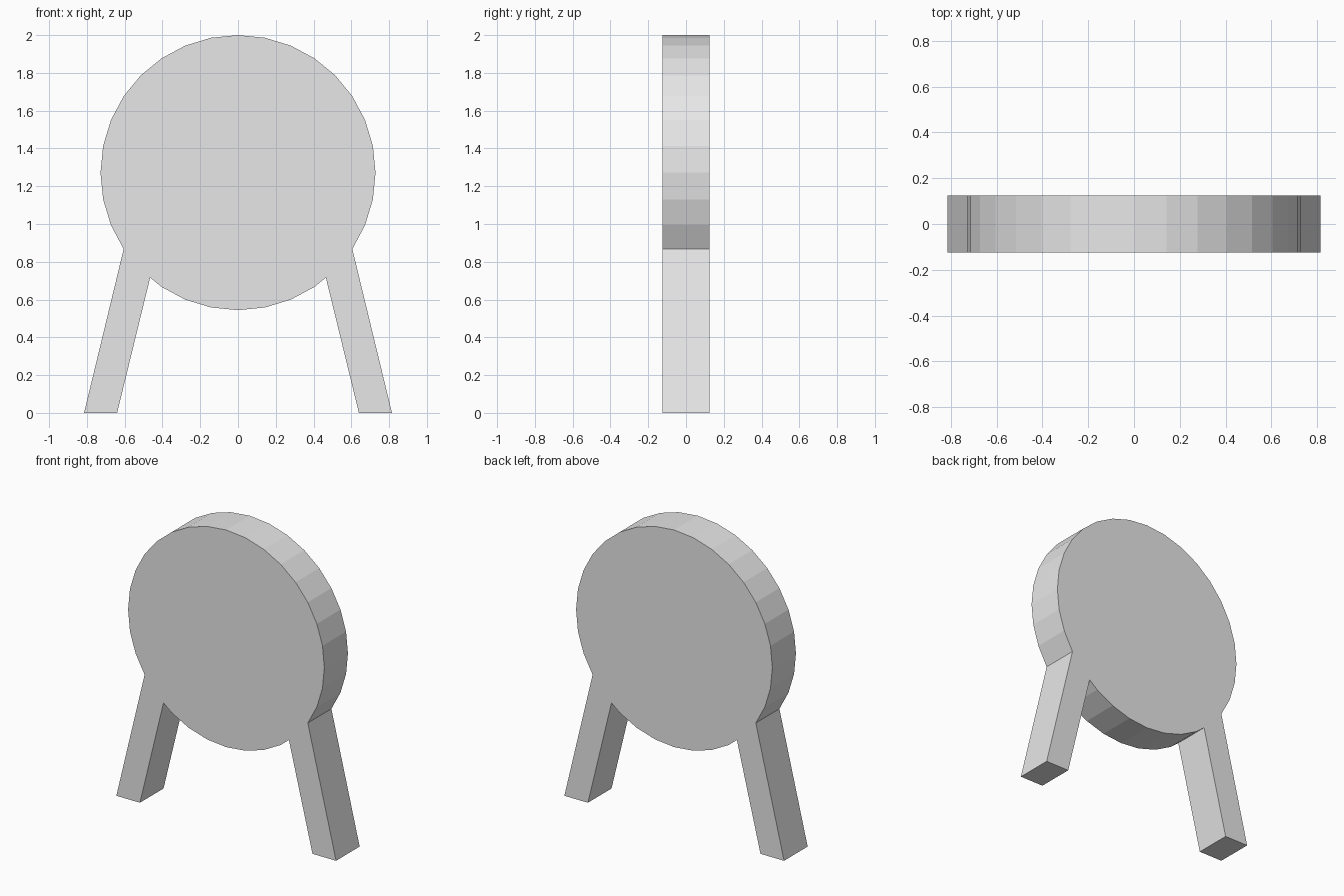
import bpy
import bmesh
from math import sin, cos, radians
from mathutils import Vector

cube = bpy.data.objects.get("Cube")
if cube:
    bpy.data.objects.remove(cube, do_unlink=True)

RADIUS = 0.728
CENTRE_Z = 2 - RADIUS
SIDES = 32
DEPTH = 0.25
STEP = 360 / SIDES


def rim(step):
    """Point on the disc rim, counted in steps from the bottom towards +x."""
    a = radians(step * STEP)
    return (RADIUS * sin(a), CENTRE_Z - RADIUS * cos(a))


# Right half of the outline: lower rim, splayed leg, then upper rim
crotch = Vector(rim(3)).lerp(Vector(rim(4)), 0.55)
half = [rim(i) for i in range(1, 4)]
half += [tuple(crotch), (0.64, 0), (0.815, 0)]
half += [rim(i) for i in range(5, SIDES // 2)]

# Mirror it into the full silhouette
outline = [rim(0)] + half + [rim(SIDES // 2)] + [(-x, z) for x, z in reversed(half)]

# Extrude the silhouette to the full depth
bm = bmesh.new()
face = bm.faces.new([bm.verts.new((x, -DEPTH / 2, z)) for x, z in outline])
result = bmesh.ops.extrude_face_region(bm, geom=[face], use_keep_orig=True)
back = [v for v in result["geom"] if isinstance(v, bmesh.types.BMVert)]
bmesh.ops.translate(bm, verts=back, vec=(0, DEPTH, 0))
bmesh.ops.recalc_face_normals(bm, faces=bm.faces[:])
mesh = bpy.data.meshes.new("disc_with_legs")
bm.to_mesh(mesh)
bm.free()

# Plain grey finish
grey = bpy.data.materials.new("light_grey")
grey.use_nodes = True
colour = (0.8, 0.8, 0.8, 1)
grey.diffuse_color = colour
grey.node_tree.nodes["Principled BSDF"].inputs["Base Color"].default_value = colour
mesh.materials.append(grey)

body = bpy.data.objects.new("disc_with_legs", mesh)
bpy.context.collection.objects.link(body)
